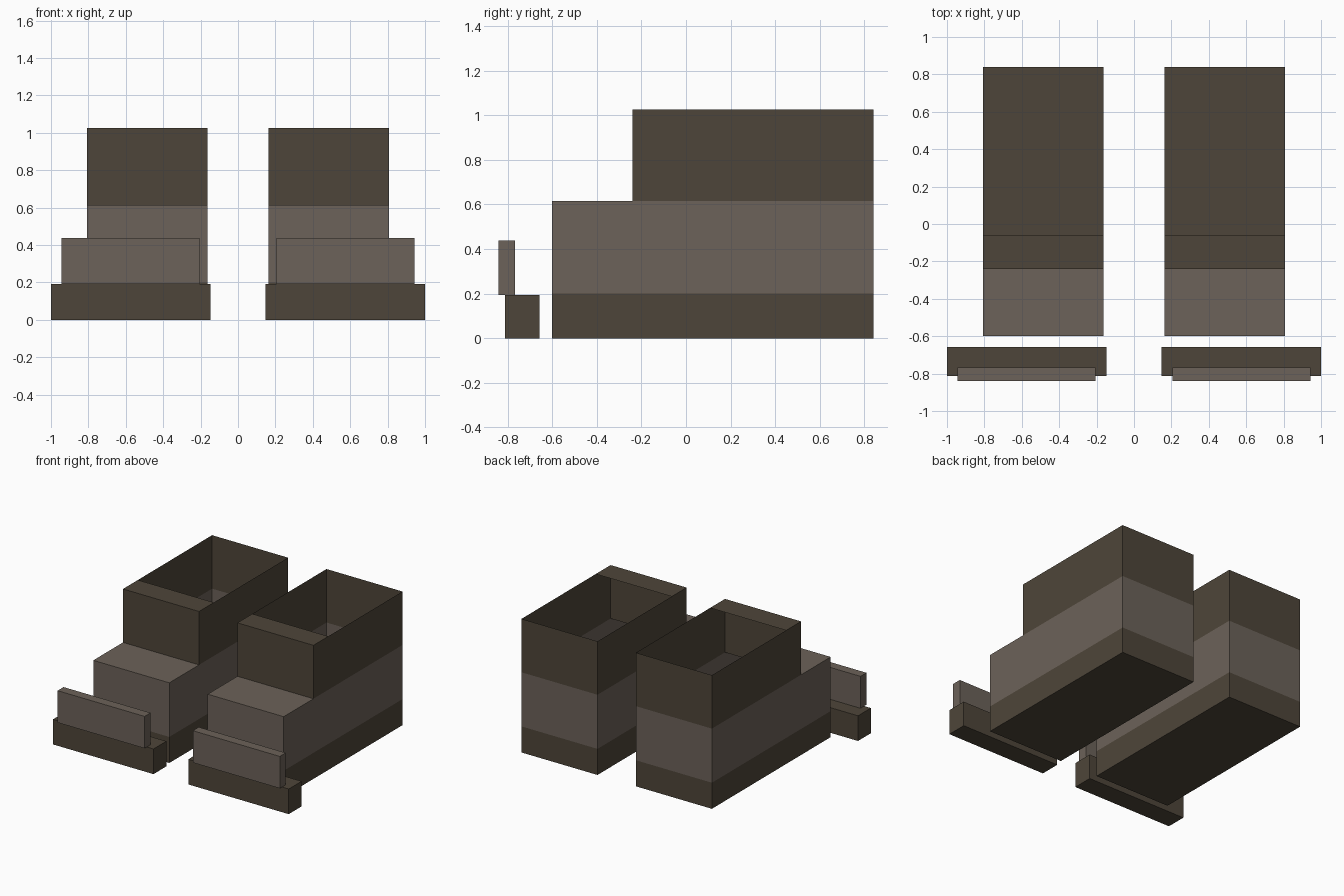
import bpy
import bmesh

cube = bpy.data.objects.get("Cube")
if cube:
    bpy.data.objects.remove(cube, do_unlink=True)


def material(name, color):
    mat = bpy.data.materials.new(name)
    mat.use_nodes = True
    mat.diffuse_color = color
    mat.node_tree.nodes["Principled BSDF"].inputs["Base Color"].default_value = color
    return mat


dark = material("dark brown leather", (0.076, 0.060, 0.041, 1))
light = material("taupe leather", (0.150, 0.122, 0.100, 1))


def box(name, mat, x, y, z, open_sides=()):
    """Mirrored box between ranges; open_sides lists 'top' and/or 'bottom'."""
    bm = bmesh.new()
    bmesh.ops.create_cube(bm, size=1)
    for v in bm.verts:
        v.co = [r[0] if c < 0 else r[1] for c, r in zip(v.co, (x, y, z))]
    bm.normal_update()
    gone = [f for f in bm.faces
            if (f.normal.z > 0.5 and "top" in open_sides)
            or (f.normal.z < -0.5 and "bottom" in open_sides)]
    bmesh.ops.delete(bm, geom=gone, context="FACES")
    return finish(name, mat, bm)


def sheet(name, mat, x, y, z):
    """Mirrored flat horizontal panel."""
    bm = bmesh.new()
    corners = [(x[0], y[0]), (x[1], y[0]), (x[1], y[1]), (x[0], y[1])]
    bm.faces.new([bm.verts.new((px, py, z)) for px, py in corners])
    return finish(name, mat, bm)


def finish(name, mat, bm):
    mesh = bpy.data.meshes.new(name)
    bm.to_mesh(mesh)
    bm.free()
    mesh.materials.append(mat)
    obj = bpy.data.objects.new(name, mesh)
    bpy.context.collection.objects.link(obj)
    obj.modifiers.new("Mirror", "MIRROR").use_mirror_merge = False
    return obj


width = (0.163, 0.808)
heel, shin, toe = 0.84, -0.24, -0.60
sole_top, foot_top, rim = 0.20, 0.615, 1.025

# Hollow boots, open at the top behind the shin
box("boot_sole", dark, width, (toe, heel), (0, sole_top), ("top",))
box("boot_foot", light, width, (toe, heel), (sole_top, foot_top), ("top", "bottom"))
sheet("boot_instep", light, width, (toe, shin), foot_top)
box("boot_shaft", dark, width, (shin, heel), (foot_top, rim), ("top", "bottom"))
sheet("boot_shin_ledge", dark, width, (shin, -0.06), rim)

# Separate toe guards in front of the boots
box("toe_guard_base", dark, (0.148, 1.0), (-0.813, -0.657), (0, 0.193))
box("toe_guard_plate", light, (0.205, 0.943), (-0.84, -0.768), (0.193, 0.438))
